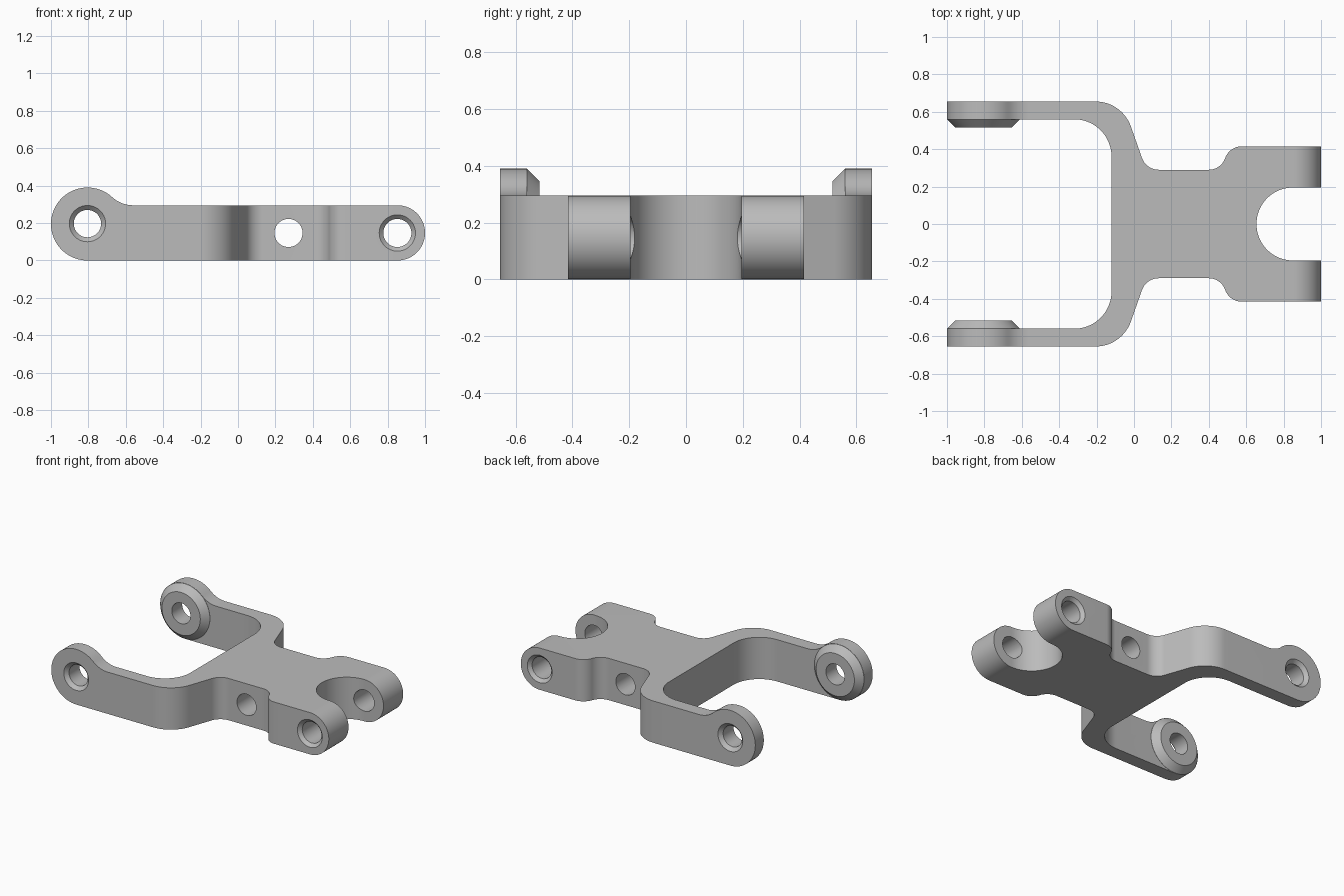
import bpy, bmesh, math
from mathutils import Vector, Matrix

cube = bpy.data.objects.get("Cube")
if cube:
    bpy.data.objects.remove(cube, do_unlink=True)

metal = bpy.data.materials.new("grey metal")
metal.use_nodes = True
grey = (0.5, 0.5, 0.5, 1)
metal.diffuse_color = grey
metal.node_tree.nodes["Principled BSDF"].inputs["Base Color"].default_value = grey


def rounded(corners):
    """Turn (x, y, radius) corners into an outline with filleted corners."""
    out = []
    for i, (x, y, r) in enumerate(corners):
        p = Vector((x, y))
        a = (Vector(corners[i - 1][:2]) - p).normalized()
        b = (Vector(corners[(i + 1) % len(corners)][:2]) - p).normalized()
        pts = [p]
        if r:
            half = a.angle(b) / 2
            centre = p + (a + b).normalized() * (r / math.sin(half))
            start = p + a * (r / math.tan(half)) - centre
            turn = start.angle_signed(p + b * (r / math.tan(half)) - centre)
            n = max(3, round(abs(turn) / math.radians(5)))
            pts = [centre + Matrix.Rotation(-turn * k / n, 2) @ start for k in range(n + 1)]
        for q in pts:
            if not out or (q - out[-1]).length > 0.002:
                out.append(q)
    return out


def make_object(name, bm):
    bmesh.ops.recalc_face_normals(bm, faces=bm.faces)
    mesh = bpy.data.meshes.new(name)
    bm.to_mesh(mesh)
    bm.free()
    mesh.materials.append(metal)
    ob = bpy.data.objects.new(name, mesh)
    bpy.context.collection.objects.link(ob)
    return ob


def prism(name, outline, place, low, high):
    """Extrude an outline between two levels; place maps (u, v, level) to 3D."""
    bm = bmesh.new()
    face = bm.faces.new([bm.verts.new(place(p.x, p.y, low)) for p in outline])
    new = bmesh.ops.extrude_face_region(bm, geom=[face])["geom"]
    shift = Vector(place(0, 0, high)) - Vector(place(0, 0, low))
    bmesh.ops.translate(bm, vec=shift, verts=[v for v in new if isinstance(v, bmesh.types.BMVert)])
    return make_object(name, bm)


def turned(name, x, z, profile, side, n=64):
    """Solid of revolution about a cross axis, from (radius, y) pairs."""
    bm = bmesh.new()
    rings = [[bm.verts.new((x + r * math.cos(math.tau * k / n), side * y,
                            z + r * math.sin(math.tau * k / n))) for k in range(n)]
             for r, y in profile]
    for lo, hi in zip(rings, rings[1:]):
        for k in range(n):
            j = (k + 1) % n
            bm.faces.new((lo[k], lo[j], hi[j], hi[k]))
    bm.faces.new(rings[0])
    bm.faces.new(rings[-1])
    return make_object(name, bm)


def combine(target, tool, operation):
    tool.hide_render = True
    mod = target.modifiers.new("cut", 'BOOLEAN')
    mod.object, mod.operation, mod.solver = tool, operation, 'EXACT'
    bpy.context.view_layer.objects.active = target
    bpy.ops.object.modifier_apply(modifier=mod.name)
    bpy.data.objects.remove(tool, do_unlink=True)


# Plan outline: one half, from the inner crotch round to the fork slot
half = [(-0.12, 0.56, 0.2), (-1.1, 0.56, 0), (-1.1, 0.655, 0),
        (-0.064, 0.655, 0.2), (0.065, 0.29, 0.095), (0.465, 0.29, 0.093),
        (0.51, 0.415, 0.093), (1.1, 0.415, 0), (1.1, 0.195, 0), (0.655, 0.195, 0.1945)]
plan = rounded(half + [(x, -y, r) for x, y, r in reversed(half)])
bracket = prism("bracket", plan, lambda u, v, w: (u, v, w), -0.1, 0.5)

# Side profile: round eye, blended shoulder, level body and round fork end
side_profile = rounded([(-1, 0, 0.195), (-1, 0.39, 0.1949), (-0.729, 0.39, 0.1949),
                        (-0.625, 0.295, 0.167), (1, 0.295, 0.147), (1, 0, 0.147)])
combine(bracket, prism("side_profile", side_profile, lambda u, v, w: (u, w, v), -0.8, 0.8),
        'INTERSECT')

for side in (1, -1):
    # Tapered boss inside each arm eye
    combine(bracket, turned("arm_boss", -0.805, 0.195,
            [(0.15, 0.515), (0.194, 0.559), (0.19, 0.59)], side), 'UNION')
    # Countersunk arm and fork holes
    combine(bracket, turned("arm_hole", -0.805, 0.197,
            [(0.122, 0.68), (0.073, 0.631), (0.073, 0.45)], side), 'DIFFERENCE')
    combine(bracket, turned("fork_hole", 0.852, 0.147,
            [(0.122, 0.44), (0.075, 0.393), (0.075, 0.05)], side), 'DIFFERENCE')

# Plain cross hole through the waist
combine(bracket, turned("waist_hole", 0.27, 0.147, [(0.075, -0.5), (0.075, 0.5)], 1), 'DIFFERENCE')

bpy.ops.object.select_all(action='DESELECT')
bracket.select_set(True)
bpy.context.view_layer.objects.active = bracket
bpy.ops.object.shade_smooth_by_angle(angle=math.radians(25))
